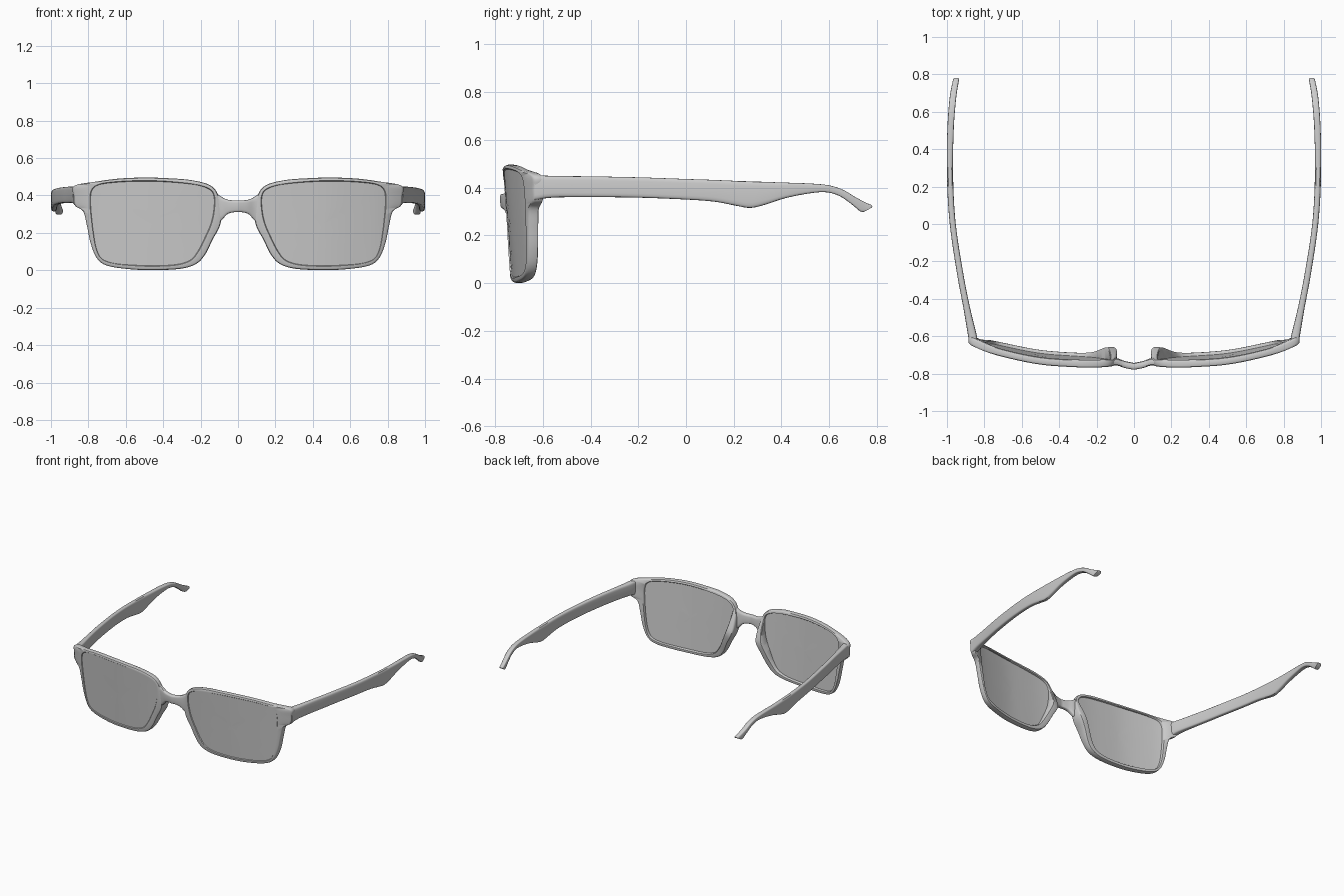
import bpy, bmesh, math
from mathutils import Vector

if "Cube" in bpy.data.objects:
    bpy.data.objects.remove(bpy.data.objects["Cube"])

grey = bpy.data.materials.new("plain grey")
grey.diffuse_color = (0.6, 0.6, 0.6, 1)
grey.use_nodes = True
grey.node_tree.nodes["Principled BSDF"].inputs["Base Color"].default_value = grey.diffuse_color


def smooth_at(table, x):
    """Smooth interpolation of a table of (x, value)."""
    n = len(table)
    x = min(max(x, table[0][0]), table[-1][0])
    i = next(k for k in range(n - 1) if x <= table[k + 1][0])

    def slope(k):
        a, b = table[max(k - 1, 0)], table[min(k + 1, n - 1)]
        return (b[1] - a[1]) / (b[0] - a[0])
    (x0, y0), (x1, y1) = table[i], table[i + 1]
    h = x1 - x0
    t = (x - x0) / h
    return ((2*t**3 - 3*t*t + 1) * y0 + (t**3 - 2*t*t + t) * h * slope(i)
            + (3*t*t - 2*t**3) * y1 + (t**3 - t*t) * h * slope(i + 1))


def spline(points, closed, steps):
    """Catmull-Rom samples through tuples of any length."""
    n = len(points)
    get = (lambda i: points[i % n]) if closed else (lambda i: points[min(max(i, 0), n - 1)])
    out = []
    for i in range(n if closed else n - 1):
        for s in range(steps):
            t = s / steps
            out.append([0.5 * (2*b + (c - a)*t + (2*a - 5*b + 4*c - d)*t*t + (3*b - a - 3*c + d)*t**3)
                        for a, b, c, d in zip(get(i - 1), get(i), get(i + 1), get(i + 2))])
    if not closed:
        out.append(list(points[-1]))
    return out


def loft(name, sections, closed, mirror=True, angle=40):
    """Skin a row of closed sections; close the row or cap its ends."""
    bm = bmesh.new()
    rows = [[bm.verts.new(p) for p in s] for s in sections]
    m = len(rows[0])
    for i in range(len(rows) if closed else len(rows) - 1):
        a, b = rows[i], rows[(i + 1) % len(rows)]
        for j in range(m):
            k = (j + 1) % m
            bm.faces.new((a[j], a[k], b[k], b[j]))
    if not closed:
        bm.faces.new(rows[0])
        bm.faces.new(rows[-1])
    bmesh.ops.recalc_face_normals(bm, faces=bm.faces)
    mesh = bpy.data.meshes.new(name)
    bm.to_mesh(mesh)
    bm.free()
    mesh.materials.append(grey)
    ob = bpy.data.objects.new(name, mesh)
    bpy.context.collection.objects.link(ob)
    if mirror:
        ob.modifiers.new("mirror", "MIRROR").use_mirror_merge = False
    bpy.ops.object.select_all(action="DESELECT")
    ob.select_set(True)
    bpy.context.view_layer.objects.active = ob
    bpy.ops.object.shade_smooth_by_angle(angle=math.radians(angle))
    return ob


# Wrap of the front, seen from above, with the lenses tilted back at the bottom
WRAP = [(0, -.79), (.05, -.78), (.09, -.767), (.13, -.767), (.2, -.769), (.3, -.767),
        (.5, -.752), (.7, -.712), (.8, -.682), (.885, -.645)]


def front(x, z, back=0.0):
    y = smooth_at(WRAP, abs(x)) + 0.07 * (0.49 - z) + back
    return Vector((x, y, z))


# Rim: outer x, z, matching lens edge x, z, and depth
RIM = [(.105, .40, .128, .39, .04), (.15, .455, .15, .43, .04), (.25, .482, .22, .456, .04),
       (.37, .492, .36, .471, .04), (.5, .496, .5, .476, .04), (.64, .490, .64, .471, .04),
       (.76, .474, .74, .458, .042), (.875, .452, .778, .432, .045), (.88, .40, .788, .39, .045),
       (.872, .346, .787, .34, .045), (.828, .315, .782, .28, .045), (.808, .24, .774, .21, .045),
       (.788, .145, .758, .12, .045), (.755, .065, .728, .062, .045), (.70, .025, .66, .037, .045),
       (.58, .006, .56, .028, .045), (.45, .001, .45, .025, .045), (.31, .008, .33, .031, .045),
       (.225, .033, .255, .055, .05), (.175, .085, .213, .105, .06), (.135, .165, .175, .18, .08),
       (.098, .235, .145, .25, .09), (.090, .30, .13, .32, .07)]
ring = spline(RIM, True, 5)


def rim_section(ox, oz, ix, iz, d):
    o, i = Vector((ox, oz)), Vector((ix, iz))
    w, u, r = (o - i).length, (o - i).normalized(), 0.011
    shape = [(0, d - .005), (0, .005), (.004, 0), (w - r, 0), (w - .3*r, .3*r), (w, r),
             (w, d - r), (w - .3*r, d - .3*r), (w - r, d), (.004, d)]
    return [front(*(i + u * a), back=s) for a, s in shape]


loft("rims", [rim_section(*p) for p in ring], True)

# Lenses: curved plates filling the rims
centre = Vector((.46, .25))
edge = [Vector((p[2], p[3])) for p in ring]


def lens_loop(scale, back):
    return [front(*(centre + (p - centre) * scale), back=back) for p in edge]


scales = [.02, .2, .4, .6, .8, .93, 1.004]
loft("lenses", [lens_loop(s, .005) for s in scales]
     + [lens_loop(s, .028) for s in reversed(scales)], False)


def rounded(k, n=20, power=0.5):
    """Point on a rounded square, -1 to 1."""
    a = 2 * math.pi * k / n
    c, s = math.cos(a), math.sin(a)
    return math.copysign(abs(c) ** power, c), math.copysign(abs(s) ** power, s)


# Bridge: top and bottom edge by distance from the middle
TOP = [(0, .373), (.03, .374), (.06, .379), (.09, .394), (.12, .415)]
BOTTOM = [(0, .311), (.03, .309), (.06, .298), (.09, .265), (.12, .25)]
bridge = []
for q in range(-12, 13):
    x = q * .01
    hi, lo = smooth_at(TOP, abs(x)), smooth_at(BOTTOM, abs(x))
    loop = []
    for k in range(20):
        u, v = rounded(k)
        loop.append(front(x, (hi + lo)/2 + v*(hi - lo)/2, .0185 + u*.0175))
    bridge.append(loop)
loft("bridge", bridge, False, mirror=False)

# Temples: plan curves of the outer and inner faces by y
OUTER = [(-.635, .881), (-.45, .912), (-.28, .944), (0, .985), (.25, 1.0), (.5, .998),
         (.68, .985), (.785, .965)]
INNER = [(-.635, .835), (-.59, .842), (-.45, .876), (-.28, .91), (0, .953), (.25, .967),
         (.5, .964), (.68, .95), (.785, .933)]
# Side profile: y and z of the top edge, y and z of the bottom edge
SIDE = [(-.635, .453, -.635, .346), (-.56, .449, -.56, .358), (-.4, .447, -.4, .36),
        (-.2, .443, -.2, .358), (0, .436, 0, .35), (.12, .432, .12, .341), (.21, .428, .21, .324),
        (.27, .426, .27, .315), (.33, .424, .33, .328), (.41, .421, .41, .354),
        (.5, .418, .5, .373), (.59, .411, .58, .381), (.655, .392, .64, .366),
        (.71, .360, .69, .333), (.755, .336, .725, .304), (.775, .328, .738, .298),
        (.781, .322, .746, .299), (.777, .316, .757, .304)]
temple = []
for yt, zt, yb, zb in spline(SIDE, False, 4):
    loop = []
    for k in range(20):
        u, v = rounded(k, power=0.45)
        y = (yt + yb)/2 + v*(yt - yb)/2
        xo, xi = smooth_at(OUTER, y), smooth_at(INNER, y)
        loop.append((( xo + xi)/2 + u*(xo - xi)/2, y, (zt + zb)/2 + v*(zt - zb)/2))
    temple.append(loop)
loft("temples", temple, False)
